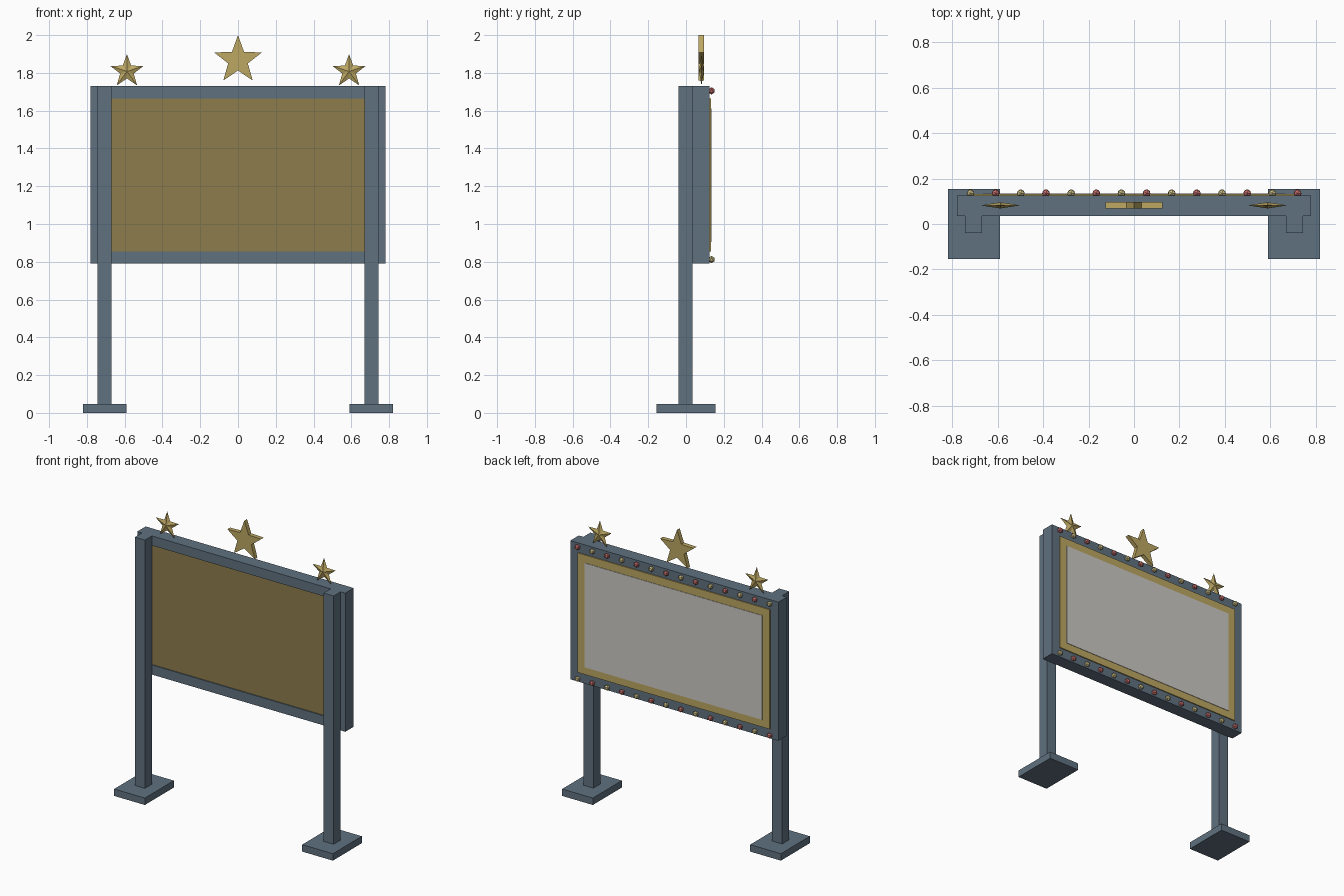
import bpy, bmesh, math
from mathutils import Matrix, Vector

default = bpy.data.objects.get("Cube")
if default:
    bpy.data.objects.remove(default, do_unlink=True)


def material(name, rgb):
    m = bpy.data.materials.new(name)
    m.use_nodes = True
    m.diffuse_color = (*rgb, 1)
    m.node_tree.nodes["Principled BSDF"].inputs["Base Color"].default_value = (*rgb, 1)
    return m


STEEL = material("blue grey steel", (0.115, 0.165, 0.215))
GOLD = material("gold", (0.51, 0.39, 0.125))
DARK_GOLD = material("dark gold", (0.27, 0.20, 0.07))
SCREEN = material("pale grey", (0.61, 0.59, 0.55))
RED = material("red bulb", (0.60, 0.17, 0.16))
CREAM = material("cream bulb", (0.62, 0.53, 0.25))


def finish(name, bm, *mats):
    bmesh.ops.recalc_face_normals(bm, faces=bm.faces)
    mesh = bpy.data.meshes.new(name)
    bm.to_mesh(mesh)
    bm.free()
    for m in mats:
        mesh.materials.append(m)
    ob = bpy.data.objects.new(name, mesh)
    bpy.context.scene.collection.objects.link(ob)
    return ob


def box(name, lo, hi, *mats):
    lo, hi = Vector(lo), Vector(hi)
    bm = bmesh.new()
    place = Matrix.Translation((lo + hi) / 2) @ Matrix.Diagonal((*(hi - lo), 1))
    bmesh.ops.create_cube(bm, size=1, matrix=place)
    return finish(name, bm, *mats)


def star_outline(bm, radius, x, y, z):
    ring = []
    for i in range(10):
        r = radius if i % 2 == 0 else radius * 0.41
        a = i * math.pi / 5
        ring.append(bm.verts.new((x + r * math.sin(a), y, z + r * math.cos(a))))
    return ring


def flat_star(name, radius, x, y, z, depth):
    bm = bmesh.new()
    face = bm.faces.new(star_outline(bm, radius, x, y - depth / 2, z))
    grown = bmesh.ops.extrude_face_region(bm, geom=[face])["geom"]
    bmesh.ops.translate(bm, vec=(0, depth, 0),
                        verts=[v for v in grown if isinstance(v, bmesh.types.BMVert)])
    return finish(name, bm, GOLD)


def peaked_star(name, radius, x, y, z, depth):
    bm = bmesh.new()
    ring = star_outline(bm, radius, x, y, z)
    for s in (-1, 1):
        peak = bm.verts.new((x, y + s * depth / 2, z))
        for a, b in zip(ring, ring[1:] + ring[:1]):
            bm.faces.new((a, b, peak))
    return finish(name, bm, GOLD)


# Feet, posts, side rails and small stars on both sides
for side, s in (("left", 1), ("right", -1)):
    def span(a, b):
        return sorted((s * a, s * b))
    a, b = span(0.59, 0.82)
    box(side + "_foot", (a, -0.155, 0), (b, 0.155, 0.047), STEEL)
    a, b = span(0.67, 0.745)
    box(side + "_post", (a, -0.04, 0.047), (b, 0.035, 1.73), STEEL)
    a, b = span(0.72, 0.78)
    box(side + "_rail", (a, 0.035, 0.79), (b, 0.125, 1.73), STEEL)
    peaked_star(side + "_small_star", 0.092, s * 0.588, 0.082, 1.808, 0.027)

# Top and bottom rails
for name, z in (("bottom_rail", 0.79), ("top_rail", 1.665)):
    box(name, (-0.72, 0.035, z), (0.72, 0.125, z + 0.065), STEEL)

# Panel with a darker front face, and the display on its back
panel = box("panel", (-0.72, 0.042, 0.855), (0.72, 0.132, 1.665), GOLD, DARK_GOLD)
for f in panel.data.polygons:
    f.material_index = 1 if f.normal.y < -0.5 else 0
box("display", (-0.665, 0.13, 0.905), (0.665, 0.135, 1.612), SCREEN)

# Large centre star
flat_star("centre_star", 0.133, 0, 0.082, 1.867, 0.029)

# Two rows of bulbs in alternating colours
COUNT = 14
for row, (label, z) in enumerate((("top", 1.705), ("bottom", 0.812))):
    for i in range(COUNT):
        x = -0.72 + 1.44 * i / (COUNT - 1)
        bm = bmesh.new()
        bmesh.ops.create_icosphere(bm, subdivisions=1, radius=0.019,
                                   matrix=Matrix.Translation((x, 0.135, z)))
        finish(f"{label}_bulb_{i + 1}", bm, RED if (i + row) % 2 else CREAM)
